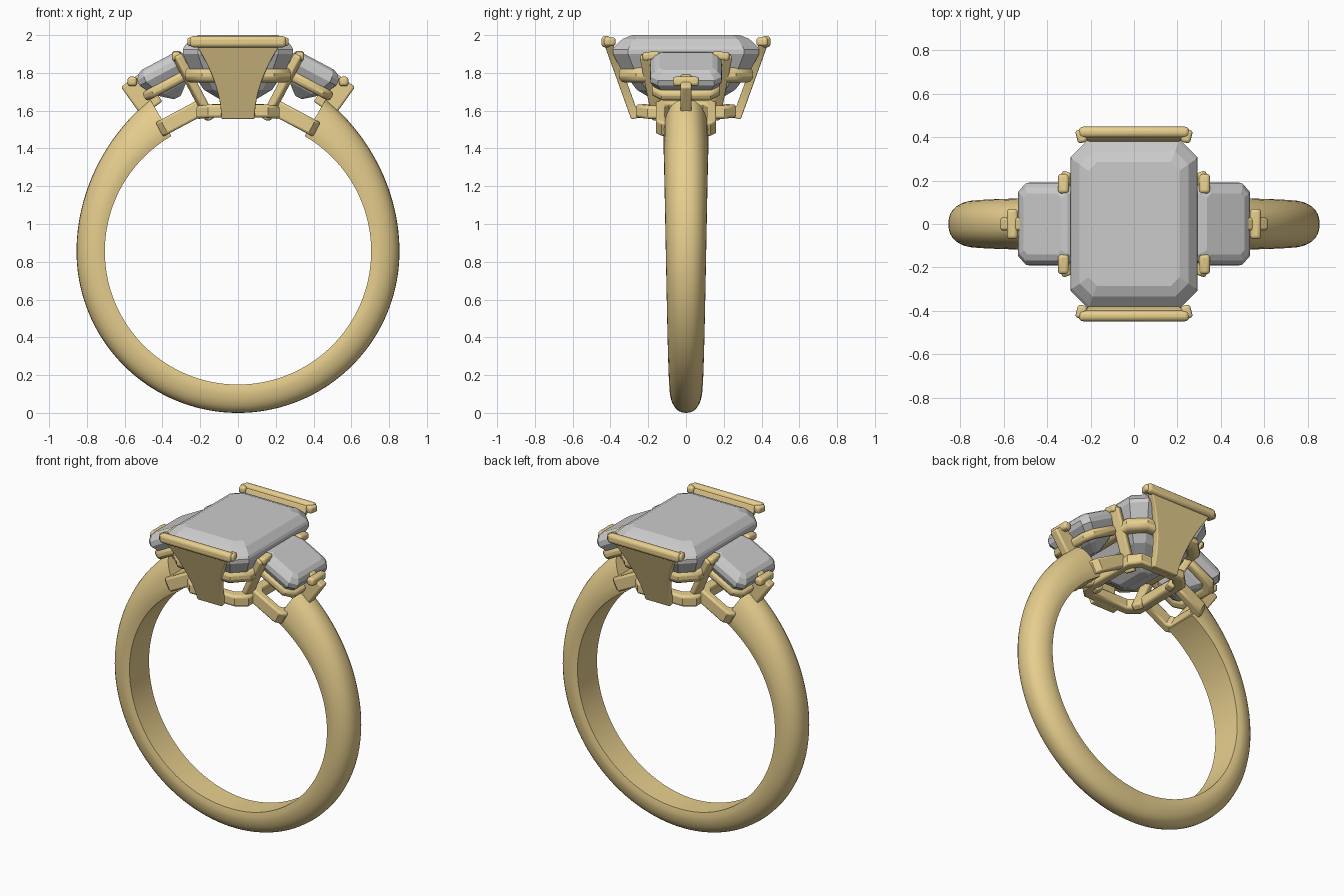
import bpy, bmesh, math
from mathutils import Matrix, Vector

if "Cube" in bpy.data.objects:
    bpy.data.objects.remove(bpy.data.objects["Cube"])

gold = bpy.data.materials.new("gold")
gold.diffuse_color = (0.80, 0.62, 0.27, 1)
gold.use_nodes = True
gold.node_tree.nodes["Principled BSDF"].inputs["Base Color"].default_value = gold.diffuse_color


def finish(name, rings, mat=None, closed=False, bevel=0, xf=Matrix(), smooth=None):
    """Skin a list of equal-length point rings into a mesh object."""
    bm = bmesh.new()
    vs = [[bm.verts.new(xf @ Vector(p)) for p in r] for r in rings]
    n, m = len(vs[0]), len(vs)
    for i in range(m if closed else m - 1):
        a, b = vs[i], vs[(i + 1) % m]
        for j in range(n):
            k = (j + 1) % n
            bm.faces.new((a[j], a[k], b[k], b[j]))
    if not closed:
        bm.faces.new(vs[0])
        bm.faces.new(vs[-1])
    bmesh.ops.recalc_face_normals(bm, faces=bm.faces)
    me = bpy.data.meshes.new(name)
    bm.to_mesh(me)
    bm.free()
    ob = bpy.data.objects.new(name, me)
    bpy.context.collection.objects.link(ob)
    if mat:
        me.materials.append(mat)
    if bevel:
        md = ob.modifiers.new("bevel", 'BEVEL')
        md.width, md.segments, md.limit_method = bevel, 3, 'ANGLE'
        md.angle_limit = math.radians(50)
    if smooth:
        bpy.context.view_layer.objects.active = ob
        ob.select_set(True)
        bpy.ops.object.shade_smooth_by_angle(angle=math.radians(smooth))
        ob.select_set(False)
    return ob


def octagon(hx, hy, c, z):
    q = [(hx, hy - c), (hx - c, hy)]
    return [(x, y, z) for x, y in
            q + [(-x, y) for x, y in q[::-1]] + [(-x, -y) for x, y in q] + [(x, -y) for x, y in q[::-1]]]


def gem(name, levels, xf=Matrix()):
    finish(name, [octagon(*lv) for lv in levels], xf=xf)


def rail(name, hx, hy, c, w, z, h, bevel, xf=Matrix(), drop=0):
    """Cut-corner rectangular frame; drop lowers its x ends."""
    loops = [octagon(hx, hy, c, z - h / 2), octagon(hx, hy, c, z + h / 2),
             octagon(hx - w, hy - w, c * .7, z + h / 2), octagon(hx - w, hy - w, c * .7, z - h / 2)]
    rings = [[(x, y, zz - drop * (x / hx) ** 2) for x, y, zz in r] for r in zip(*loops)]
    finish(name, rings, gold, True, bevel, xf, 40)


def bar(name, p, q, w, t, bevel, xf=Matrix()):
    p, q = Vector(p), Vector(q)
    rot = (q - p).to_track_quat('Z', 'Y').to_matrix().to_4x4()
    sec = [(-w, -t), (w, -t), (w, t), (-w, t)]
    rings = [[(x / 2, y / 2, z) for x, y in sec] for z in (0, (q - p).length)]
    finish(name, rings, gold, False, bevel, xf @ Matrix.Translation(p) @ rot, 40)


# Band: D-shaped section, thicker and wider towards the shoulders
CZ, RI = 0.855, 0.705
rings = []
N = 120
for i in range(N + 1):
    a = math.radians(-240 + 300 * i / N)
    s = abs(i / N - .5) * 2                    # 0 bottom, 1 shoulder
    up = max(0, (s * 150 - 90) / 60)
    T = 0.15 + 0.075 * up ** 2.2
    w = 0.085 + 0.033 * min(1, s / .9)
    sec = [(w * .93, RI)]
    for j in range(17):
        th = math.pi * j / 16
        c = math.cos(th)
        sec.append((w * math.copysign(abs(c) ** .85, c), RI + .03 + (T - .03) * math.sin(th)))
    sec.append((-w * .93, RI))
    rings.append([(r * math.cos(a), y, CZ + r * math.sin(a)) for y, r in sec])
finish("band", rings, gold, smooth=40)

# Centre stone, step cut
gem("centre_stone", [(.21, .285, .04, 2.0), (.25, .335, .06, 1.98), (.285, .378, .08, 1.94),
                     (.292, .387, .08, 1.925), (.292, .387, .08, 1.90), (.255, .345, .07, 1.82),
                     (.18, .26, .05, 1.71), (.03, .11, .015, 1.62)])

# Centre gallery rails
rail("centre_upper_rail", .28, .355, .09, .075, 1.79, .08, .03)
rail("centre_lower_rail", .22, .265, .06, .06, 1.605, .07, .015, drop=.015)

# Flared claw plates front and back with mitred top bars
for sy, side in ((-1, "front"), (1, "back")):
    M = Matrix.Diagonal((1, sy, 1, 1))
    plate = []
    for i in range(13):
        t = i / 12
        hw = .088 + .15 * t ** 1.9
        y, z = .29 + .15 * t, 1.555 + .415 * t
        plate.append([(-hw, y, z), (hw, y, z), (hw, y - .045, z + .008), (-hw, y - .045, z + .008)])
    finish(side + "_claw_plate", plate, gold, False, .006, M, 40)
    bar(side + "_claw_bar", (-.255, .423, 1.965), (.255, .423, 1.965), .05, .06, .02, M)
    for sx in (-1, 1):
        bar(side + "_claw_tip", (sx * .25, .435, 1.965), (sx * .235, .375, 1.965), .045, .045, .014, M)

# Side settings, mirrored left and right
tilt = Matrix.Translation((.40, 0, 1.82)) @ Matrix.Rotation(math.radians(28), 4, 'Y')
for sx, side in ((-1, "left"), (1, "right")):
    F = Matrix.Diagonal((sx, 1, 1, 1))
    L = F @ tilt
    gem(side + "_stone", [(.098, .14, .02, .048), (.125, .168, .03, .036), (.146, .188, .04, .01),
                          (.148, .19, .04, -.02), (.125, .165, .035, -.065), (.08, .12, .025, -.12),
                          (.02, .05, .01, -.17)], L)
    rail(side + "_upper_rail", .155, .18, .05, .055, -.085, .055, .02, L)
    shift = Matrix.Translation((.03, 0, 0))
    rail(side + "_lower_rail", .135, .16, .03, .05, -.275, .085, .012, L @ shift)
    # Single outer prong
    bar(side + "_outer_prong", (.455, 0, 1.61), (.565, 0, 1.765), .06, .135, .012, F)
    bar(side + "_outer_prong_tip", (.56, -.07, 1.755), (.56, .07, 1.755), .05, .05, .016, F)
    # Inner corner prongs
    for sy in (-1, 1):
        G = F @ Matrix.Diagonal((1, sy, 1, 1))
        bar(side + "_inner_prong", (.145, .145, 1.555), (.325, .212, 1.895), .065, .045, .012, G)
        bar(side + "_inner_prong_tip", (.325, .23, 1.885), (.325, .14, 1.895), .05, .045, .015, G)
